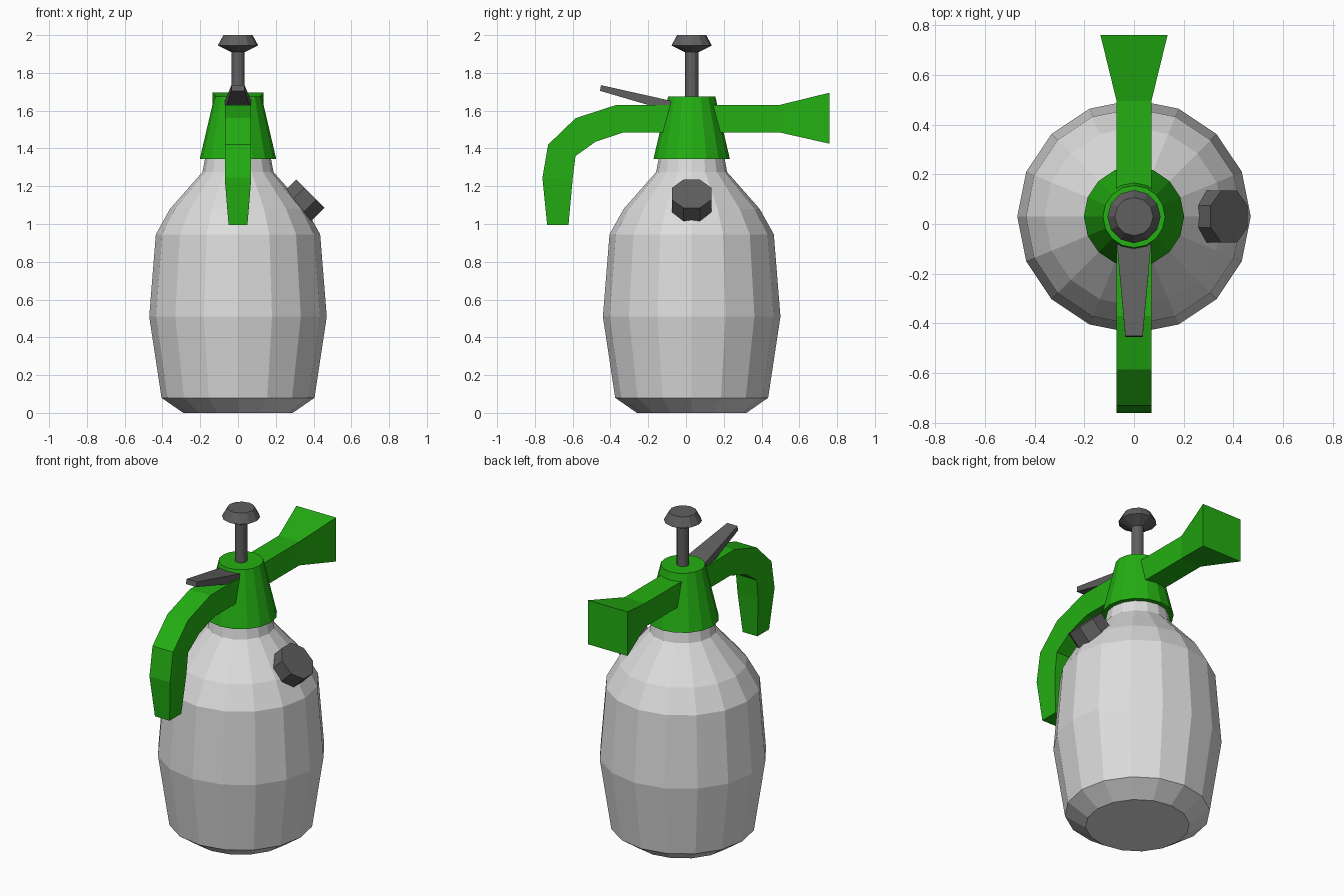
import bpy, bmesh, math
from mathutils import Vector, Matrix

if "Cube" in bpy.data.objects:
    bpy.data.objects.remove(bpy.data.objects["Cube"])

CY = 0.03  # y of the bottle axis


def material(name, rgb):
    m = bpy.data.materials.new(name)
    m.diffuse_color = (*rgb, 1)
    m.use_nodes = True
    m.node_tree.nodes["Principled BSDF"].inputs["Base Color"].default_value = m.diffuse_color
    return m


GREY = material("light_grey", (0.72, 0.72, 0.72))
GREEN = material("green", (0.017, 0.43, 0.006))
DARK = material("dark_grey", (0.115, 0.115, 0.115))


def finish(bm, name, mat):
    bmesh.ops.recalc_face_normals(bm, faces=bm.faces)
    me = bpy.data.meshes.new(name)
    bm.to_mesh(me)
    bm.free()
    me.materials.append(mat)
    ob = bpy.data.objects.new(name, me)
    bpy.context.collection.objects.link(ob)
    return ob


def bridge(name, rings, mat):
    """Skin matching rings of points and cap both ends."""
    bm = bmesh.new()
    vs = [[bm.verts.new(p) for p in r] for r in rings]
    n = len(vs[0])
    for a, b in zip(vs, vs[1:]):
        for i in range(n):
            j = (i + 1) % n
            bm.faces.new((a[i], a[j], b[j], b[i]))
    bm.faces.new(vs[0])
    bm.faces.new(vs[-1])
    return finish(bm, name, mat)


def lathe(name, profile, sides, mat, offset=0.0, place=None):
    """Solid of revolution from (radius, height) pairs."""
    place = place or Matrix.Translation((0, CY, 0))
    rings = [[place @ Vector((r * math.cos(2 * math.pi * (i + offset) / sides),
                              r * math.sin(2 * math.pi * (i + offset) / sides), z))
              for i in range(sides)] for r, z in profile]
    return bridge(name, rings, mat)


def beam(name, sections, mat):
    """Rectangular beam; section = (upper y, upper z, lower y, lower z, half width)."""
    rings = [[(-w, y1, z1), (w, y1, z1), (w, y2, z2), (-w, y2, z2)]
             for y1, z1, y2, z2, w in sections]
    return bridge(name, rings, mat)


# Bottle
lathe("bottle", [(0.29, 0), (0.405, 0.08), (0.47, 0.51), (0.435, 0.945),
                 (0.36, 1.08), (0.188, 1.275), (0.172, 1.36)], 16, GREY)

# Pump head collar
lathe("pump_collar", [(0.202, 1.345), (0.125, 1.675)], 16, GREEN)

# Plunger rod and knob
lathe("plunger_rod", [(0.035, 1.65), (0.035, 1.93)], 12, DARK)
lathe("plunger_knob", [(0.037, 1.91), (0.107, 1.945), (0.077, 2.0)], 12, DARK)

# Slanted filler cap on the shoulder
tilt = Matrix.Translation((0.383, CY, 1.16)) @ Matrix.Rotation(math.radians(45), 4, 'Y')
lathe("filler_cap", [(0.114, -0.2), (0.114, 0)], 8, DARK, 0.5, tilt)

# Spray nozzle with square flare
beam("nozzle", [(0.06, 1.63, 0.06, 1.485, 0.07),
                (0.495, 1.63, 0.495, 1.485, 0.07),
                (0.76, 1.695, 0.76, 1.425, 0.135)], GREEN)

# Curved hand grip
beam("handle", [(-0.02, 1.63, -0.02, 1.485, 0.07),
                (-0.37, 1.63, -0.33, 1.485, 0.07),
                (-0.585, 1.56, -0.48, 1.435, 0.07),
                (-0.73, 1.42, -0.585, 1.36, 0.07),
                (-0.76, 1.245, -0.60, 1.24, 0.07),
                (-0.735, 0.995, -0.622, 0.995, 0.05)], GREEN)

# Trigger lever
beam("trigger_lever", [(-0.45, 1.735, -0.455, 1.705, 0.035),
                       (-0.07, 1.65, -0.07, 1.592, 0.07)], DARK)
